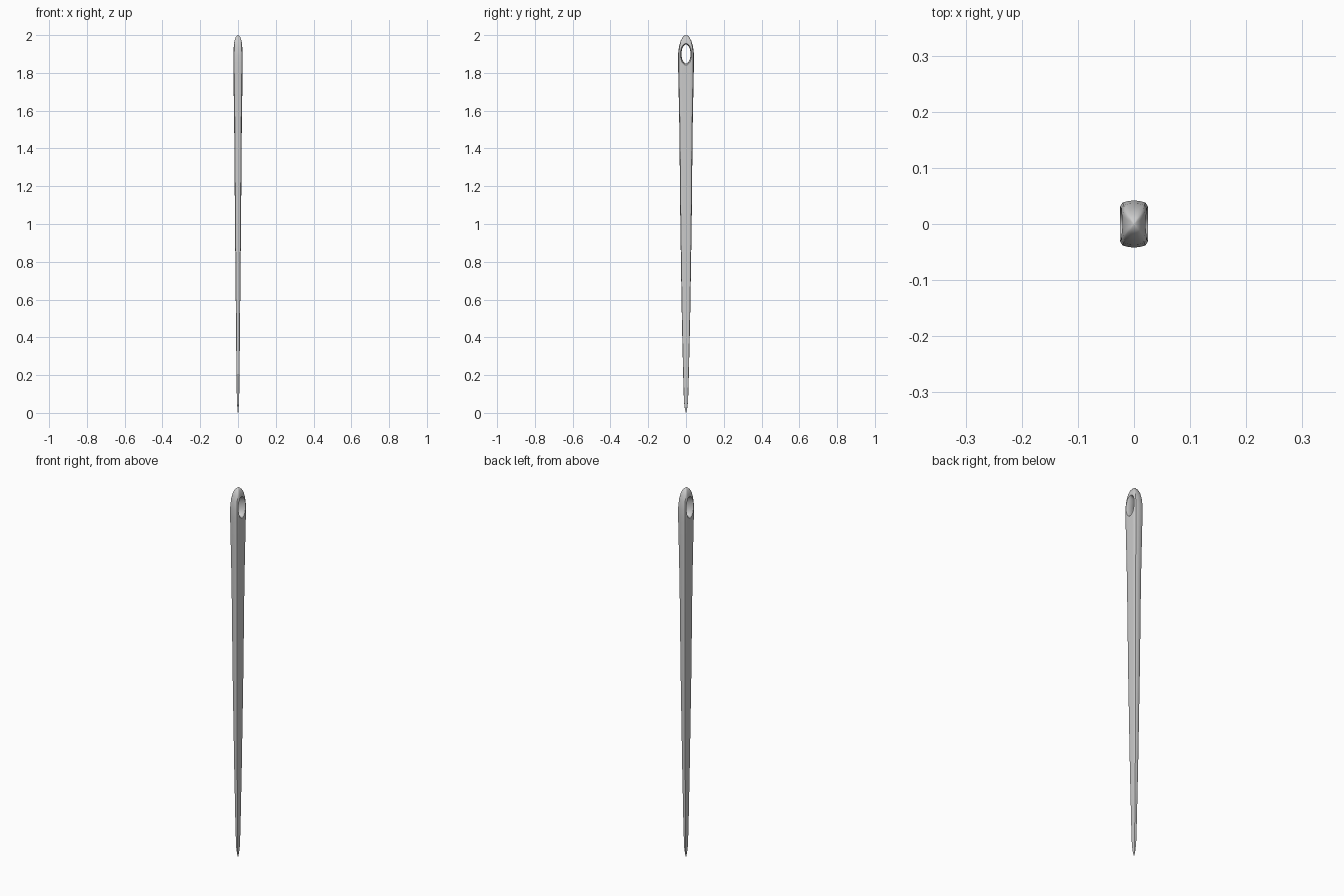
import bpy, bmesh, math

if "Cube" in bpy.data.objects:
    bpy.data.objects.remove(bpy.data.objects["Cube"])

# half cross-section corner (unit size), mirrored into all four quadrants
QUADRANT = [(1, 0), (1, 0.45), (0.98, 0.75), (0.82, 0.91), (0.45, 0.97), (0, 1)]
# z, half width in x, half depth in y
STATIONS = [(0.0, 0.001, 0.001), (0.02, 0.003, 0.006), (0.06, 0.006, 0.011),
            (0.2, 0.008, 0.015), (0.5, 0.011, 0.022), (1.0, 0.016, 0.030),
            (1.5, 0.020, 0.035), (1.75, 0.0235, 0.040), (1.85, 0.025, 0.042),
            (1.90, 0.025, 0.042), (1.94, 0.0225, 0.037), (1.97, 0.019, 0.028),
            (1.99, 0.012, 0.017), (1.997, 0.006, 0.009), (2.0, 0.001, 0.001)]


def loft(name, rings):
    """Skin a list of closed rings and cap both ends."""
    bm = bmesh.new()
    loops = [[bm.verts.new(p) for p in ring] for ring in rings]
    n = len(loops[0])
    for a, b in zip(loops, loops[1:]):
        for i in range(n):
            j = (i + 1) % n
            bm.faces.new((a[i], a[j], b[j], b[i]))
    bm.faces.new(loops[0])
    bm.faces.new(loops[-1])
    bmesh.ops.recalc_face_normals(bm, faces=bm.faces)
    mesh = bpy.data.meshes.new(name)
    bm.to_mesh(mesh)
    bm.free()
    ob = bpy.data.objects.new(name, mesh)
    bpy.context.collection.objects.link(ob)
    return ob


# needle shaft
half = QUADRANT + [(-x, y) for x, y in QUADRANT[-2::-1]]
section = half + [(x, -y) for x, y in half[-2:0:-1]]
needle = loft("needle", [[(x * w, y * d, z) for x, y in section]
                         for z, w, d in STATIONS])

# oval eye, flared towards both sides
flare = [(-0.032, 1.4), (-0.022, 1.2), (-0.015, 1.05), (0, 1),
         (0.015, 1.05), (0.022, 1.2), (0.032, 1.4)]
angles = [2 * math.pi * i / 32 for i in range(32)]
cutter = loft("eye_cutter", [[(x, 0.024 * s * math.cos(a), 1.90 + 0.05 * s ** 0.7 * math.sin(a))
                              for a in angles] for x, s in flare])

cut = needle.modifiers.new("eye", "BOOLEAN")
cut.operation = "DIFFERENCE"
cut.solver = "EXACT"
cut.object = cutter
bpy.context.view_layer.objects.active = needle
needle.select_set(True)
bpy.ops.object.modifier_apply(modifier=cut.name)
bpy.data.objects.remove(cutter)
bpy.ops.object.shade_smooth_by_angle(angle=math.radians(40))
